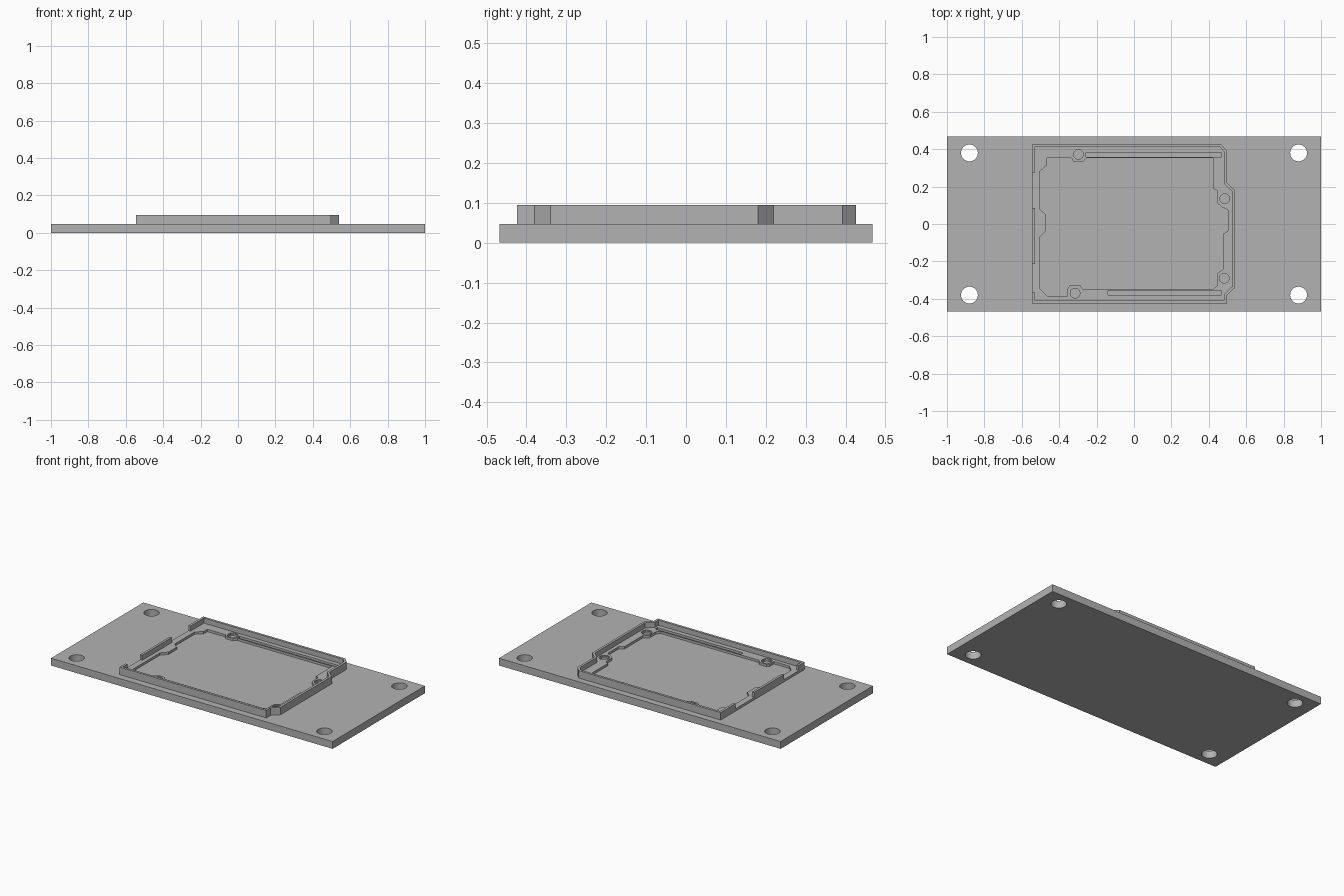
import bpy
from math import cos, sin, pi
from mathutils import Vector

cube = bpy.data.objects.get("Cube")
if cube:
    bpy.data.objects.remove(cube, do_unlink=True)

grey = bpy.data.materials.new("plain grey")
grey.use_nodes = True
grey.diffuse_color = (0.45, 0.45, 0.45, 1)
grey.node_tree.nodes["Principled BSDF"].inputs["Base Color"].default_value = (0.45, 0.45, 0.45, 1)

PLATE_TOP, LEDGE_TOP, RIM_TOP = 0.047, 0.062, 0.095
RIM = 0.015


def circle(x, y, r, n=32):
    return [(x + r * cos(2 * pi * i / n), y + r * sin(2 * pi * i / n)) for i in range(n)]


def rect(x0, x1, y0, y1):
    return [(x0, y0), (x1, y0), (x1, y1), (x0, y1)]


def inset(points, d):
    """Shrink a counter-clockwise outline by d with mitred corners."""
    result = []
    for i, p in enumerate(points):
        p = Vector(p)
        a = (p - Vector(points[i - 1])).normalized()
        b = (Vector(points[(i + 1) % len(points)]) - p).normalized()
        na, nb = Vector((-a.y, a.x)), Vector((-b.y, b.x))
        result.append(tuple(p + (na + nb) * d / (1 + na.dot(nb))))
    return result


def prism(name, loops, z0, z1):
    """Extrude a flat outline; any further loops are holes."""
    curve = bpy.data.curves.new(name, "CURVE")
    curve.dimensions = "2D"
    curve.fill_mode = "BOTH"
    curve.extrude = (z1 - z0) / 2
    for loop in loops:
        spline = curve.splines.new("POLY")
        spline.points.add(len(loop) - 1)
        for point, (x, y) in zip(spline.points, loop):
            point.co = (x, y, 0, 1)
        spline.use_cyclic_u = True
    temp = bpy.data.objects.new(name + " curve", curve)
    bpy.context.collection.objects.link(temp)
    depsgraph = bpy.context.evaluated_depsgraph_get()
    mesh = bpy.data.meshes.new_from_object(temp.evaluated_get(depsgraph))
    bpy.data.objects.remove(temp, do_unlink=True)
    bpy.data.curves.remove(curve)
    mesh.name = name
    for v in mesh.vertices:
        v.co.z += (z0 + z1) / 2
    mesh.shade_flat()
    mesh.materials.clear()
    mesh.materials.append(grey)
    obj = bpy.data.objects.new(name, mesh)
    bpy.context.collection.objects.link(obj)
    return obj


# Base plate with four corner holes
corners = [circle(x, y, 0.045) for x in (-0.88, 0.88) for y in (-0.38, 0.38)]
prism("base_plate", [rect(-1, 1, -0.468, 0.468)] + corners, 0, PLATE_TOP)

# Tray outline, counter-clockwise from the lower left corner
LEFT = -0.545
outline = [(LEFT, -0.424), (0.497, -0.424), (0.497, -0.38), (0.54, -0.34), (0.54, 0.18),
           (0.497, 0.22), (0.497, 0.392), (0.465, 0.426), (LEFT, 0.426)]
inner = inset(outline, RIM)

# Open pocket in the middle of the ledge, stepping around the screw holes
pocket = [(-0.465, 0.353), (-0.335, 0.353), (-0.325, 0.335), (-0.27, 0.335), (-0.252, 0.353),
          (0.422, 0.353), (0.422, 0.19), (0.443, 0.18), (0.445, 0.113), (0.47, 0.09),
          (0.503, 0.075), (0.503, -0.035), (0.475, -0.055), (0.475, -0.243), (0.443, -0.265),
          (0.443, -0.33), (0.422, -0.35), (-0.272, -0.35), (-0.288, -0.328), (-0.342, -0.328),
          (-0.355, -0.345), (-0.355, -0.385), (-0.465, -0.385), (-0.505, -0.345),
          (-0.505, -0.07), (-0.47, -0.035), (-0.47, 0.05), (-0.505, 0.08), (-0.505, 0.28),
          (-0.465, 0.315)]
screws = [(-0.297, 0.372), (0.485, 0.135), (0.482, -0.29), (-0.315, -0.37)]
slots = [rect(-0.257, 0.468, 0.359, 0.383), rect(-0.14, 0.468, -0.38, -0.356)]
prism("board_ledge", [outline, pocket] + slots + [circle(x, y, 0.031) for x, y in screws],
      PLATE_TOP, LEDGE_TOP)

# Stepped collars in the screw holes
for i, (x, y) in enumerate(screws):
    prism(f"screw_collar_{i + 1}", [circle(x, y, 0.031), circle(x, y, 0.026)],
          PLATE_TOP, LEDGE_TOP - 0.005)

# Raised rim, broken by two openings on the -x side
top_gap, low_gap = 0.275, -0.365
wall = [(LEFT, low_gap)] + outline + [(LEFT, top_gap), (LEFT + RIM, top_gap)]
wall += inner[::-1] + [(LEFT + RIM, low_gap)]
prism("rim", [wall], LEDGE_TOP, RIM_TOP)
prism("rim_middle", [rect(LEFT, LEFT + RIM, -0.215, 0.085)], LEDGE_TOP, RIM_TOP)
